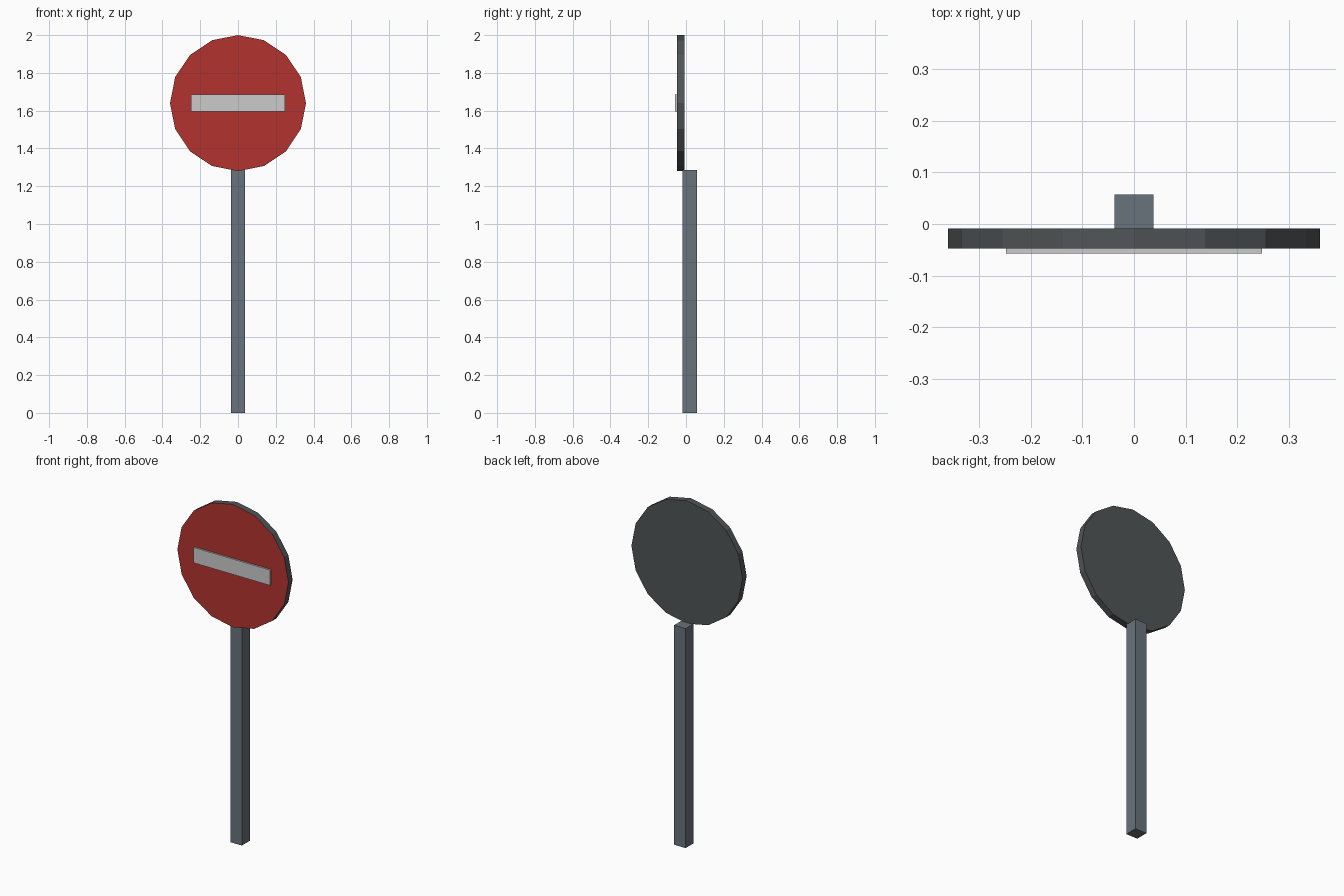
import bpy
import bmesh
from math import radians
from mathutils import Matrix

if "Cube" in bpy.data.objects:
    bpy.data.objects.remove(bpy.data.objects["Cube"])


def material(name, rgb):
    mat = bpy.data.materials.new(name)
    mat.diffuse_color = (*rgb, 1)
    mat.use_nodes = True
    mat.node_tree.nodes["Principled BSDF"].inputs["Base Color"].default_value = mat.diffuse_color
    return mat


def finish(name, bm, mats):
    mesh = bpy.data.meshes.new(name)
    bm.to_mesh(mesh)
    bm.free()
    for m in mats:
        mesh.materials.append(m)
    obj = bpy.data.objects.new(name, mesh)
    bpy.context.collection.objects.link(obj)
    return obj


def box(name, lo, hi, mat):
    size = [b - a for a, b in zip(lo, hi)]
    mid = [(a + b) / 2 for a, b in zip(lo, hi)]
    bm = bmesh.new()
    bmesh.ops.create_cube(bm, size=1, matrix=Matrix.Translation(mid) @ Matrix.Diagonal((*size, 1)))
    return finish(name, bm, [mat])


post_grey = material("post_grey", (0.14, 0.17, 0.20))
back_grey = material("back_grey", (0.08, 0.09, 0.095))
sign_red = material("sign_red", (0.45, 0.033, 0.03))
bar_white = material("bar_white", (0.57, 0.57, 0.54))

# Square post, slightly sunk into the back of the disc
box("post", (-0.0375, -0.018, 0), (0.0375, 0.057, 1.286), post_grey)

# Sixteen-sided disc with a red front face
bm = bmesh.new()
bmesh.ops.create_cone(bm, cap_ends=True, segments=16, radius1=0.36, radius2=0.36, depth=0.038,
                      matrix=Matrix.Translation((0, -0.028, 1.64)) @ Matrix.Rotation(radians(90), 4, 'X'))
bm.normal_update()
for f in bm.faces:
    f.material_index = 1 if f.normal.y < -0.9 else 0
finish("sign_disc", bm, [back_grey, sign_red])

# Raised horizontal bar
box("sign_bar", (-0.248, -0.057, 1.595), (0.248, -0.045, 1.685), bar_white)
